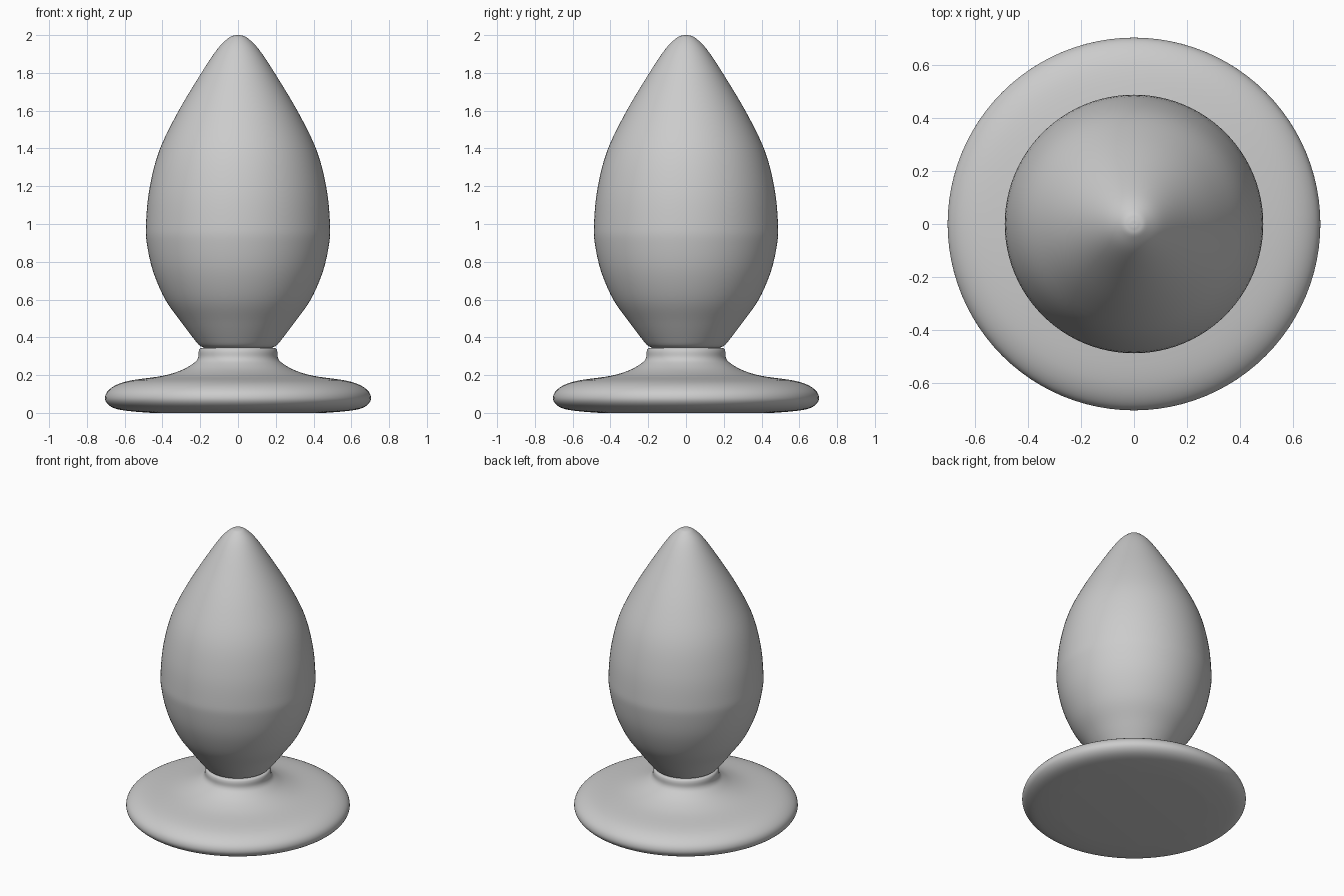
import bpy, bmesh, math
from mathutils import Vector

if "Cube" in bpy.data.objects:
    bpy.data.objects.remove(bpy.data.objects["Cube"])


def smooth_profile(pts, steps=5):
    """Catmull-Rom curve through (radius, z) points."""
    p = [Vector(q) for q in pts]
    p = [2 * p[0] - p[1]] + p + [2 * p[-1] - p[-2]]
    out = []
    for a, b, c, d in zip(p, p[1:], p[2:], p[3:]):
        for i in range(steps):
            t = i / steps
            out.append(0.5 * (2 * b + (c - a) * t + (2 * a - 5 * b + 4 * c - d) * t ** 2
                              + (3 * b - a - 3 * c + d) * t ** 3))
    return out + [p[-2]]


def lathe(name, profile, segments=96):
    bm = bmesh.new()
    verts = [bm.verts.new((max(r, 0), 0, z)) for r, z in profile]
    edges = [bm.edges.new(e) for e in zip(verts, verts[1:])]
    bmesh.ops.spin(bm, geom=verts + edges, cent=(0, 0, 0), axis=(0, 0, 1),
                   angle=math.tau, steps=segments, use_merge=True)
    bmesh.ops.remove_doubles(bm, verts=bm.verts, dist=1e-5)
    bmesh.ops.recalc_face_normals(bm, faces=bm.faces)
    mesh = bpy.data.meshes.new(name)
    bm.to_mesh(mesh)
    bm.free()
    obj = bpy.data.objects.new(name, mesh)
    bpy.context.collection.objects.link(obj)
    bpy.ops.object.select_all(action='DESELECT')
    obj.select_set(True)
    bpy.context.view_layer.objects.active = obj
    bpy.ops.object.shade_smooth_by_angle(angle=math.radians(40))
    return obj


# Round foot with a flat underside, rolled rim and short neck
rim = [(0.46, 0.0), (0.56, 0.008), (0.64, 0.02), (0.685, 0.042), (0.704, 0.075),
       (0.69, 0.115), (0.64, 0.15), (0.56, 0.173), (0.40, 0.196), (0.30, 0.226),
       (0.235, 0.263), (0.212, 0.29), (0.208, 0.325), (0.2, 0.341), (0.18, 0.346)]
lathe("base", [Vector((0, 0))] + smooth_profile(rim))

# Pointed teardrop body, starting at the crease above the neck
body = [(0.18, 0.346), (0.205, 0.358), (0.24, 0.40), (0.30, 0.48), (0.385, 0.60),
        (0.45, 0.75), (0.483, 0.90), (0.487, 1.0), (0.47, 1.18), (0.42, 1.38),
        (0.325, 1.58), (0.2, 1.79), (0.11, 1.925), (0.05, 1.985), (0.02, 1.998), (0, 2.0)]
lathe("body", smooth_profile(body))
